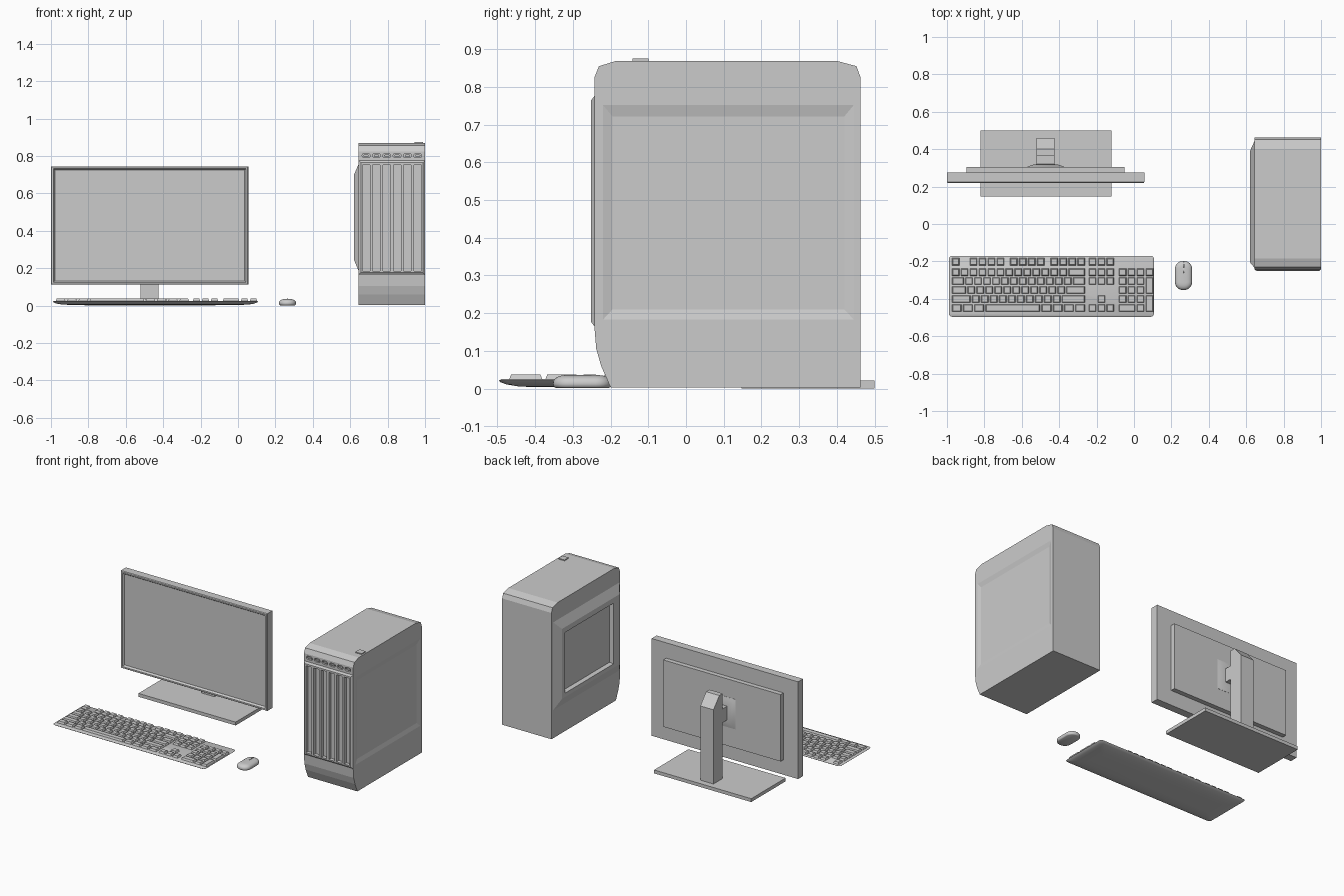
import bpy, bmesh, math

if "Cube" in bpy.data.objects:
    bpy.data.objects.remove(bpy.data.objects["Cube"])


def rect(axis, level, u0, u1, v0, v1, inset=0.0):
    """Four points of a rectangle at a level along an axis (other axes in xyz order)."""
    u0, u1, v0, v1 = u0 + inset, u1 - inset, v0 + inset, v1 - inset
    pts = []
    for u, v in ((u0, v0), (u1, v0), (u1, v1), (u0, v1)):
        p = [u, v]
        p.insert(axis, level)
        pts.append(p)
    return pts


def rounded(axis, level, cu, cv, hu, hv, r, n=6):
    """Points of a rounded rectangle at a level along an axis."""
    pts = []
    for k, (su, sv) in enumerate(((1, 1), (-1, 1), (-1, -1), (1, -1))):
        for i in range(n + 1):
            a = math.pi / 2 * (k + i / n)
            p = [cu + su * (hu - r) + r * math.cos(a), cv + sv * (hv - r) + r * math.sin(a)]
            p.insert(axis, level)
            pts.append(p)
    return pts


def add_loft(bm, loops):
    rings = [[bm.verts.new(p) for p in loop] for loop in loops]
    n = len(rings[0])
    for a, b in zip(rings, rings[1:]):
        for i in range(n):
            bm.faces.new((a[i], a[(i + 1) % n], b[(i + 1) % n], b[i]))
    bm.faces.new(rings[0])
    bm.faces.new(rings[-1])


def make(name, lofts, smooth=None):
    bm = bmesh.new()
    for loops in lofts:
        add_loft(bm, loops)
    bmesh.ops.recalc_face_normals(bm, faces=bm.faces)
    me = bpy.data.meshes.new(name)
    bm.to_mesh(me)
    bm.free()
    ob = bpy.data.objects.new(name, me)
    bpy.context.collection.objects.link(ob)
    if smooth:
        bpy.ops.object.select_all(action='DESELECT')
        ob.select_set(True)
        bpy.context.view_layer.objects.active = ob
        bpy.ops.object.shade_smooth_by_angle(angle=math.radians(smooth))
    return ob


def box(name, x0, x1, y0, y1, z0, z1):
    return make(name, [[rect(2, z0, x0, x1, y0, y1), rect(2, z1, x0, x1, y0, y1)]])


def extrude_x(name, profile, x0, x1):
    return make(name, [[[(x, y, z) for y, z in profile] for x in (x0, x1)]])


def cut(ob, cutter):
    m = ob.modifiers.new("cut", 'BOOLEAN')
    m.operation = 'DIFFERENCE'
    m.solver = 'EXACT'
    m.object = cutter
    bpy.context.view_layer.objects.active = ob
    bpy.ops.object.modifier_apply(modifier=m.name)


def discard(ob):
    ob.hide_render = True
    bpy.data.objects.remove(ob)


# Monitor: body with bevelled bezel and recessed screen, rear housing
M = (-1.0, 0.055, 0.112, 0.745)
make("monitor_body", [[rect(1, y, *M, inset=i) for y, i in
     ((0.275, 0), (0.224, 0), (0.219, 0.004), (0.219, 0.013), (0.231, 0.021))]])
box("monitor_rear_housing", -0.895, -0.05, 0.27, 0.305, 0.21, 0.645)

# Stand: foot, column, arm and mounting pad
box("stand_foot", -0.82, -0.12, 0.147, 0.5, 0.0, 0.022)
extrude_x("stand_column", [(0.365, 0.02), (0.46, 0.02), (0.46, 0.505), (0.40, 0.575), (0.365, 0.575)],
          -0.52, -0.425)
box("stand_arm", -0.52, -0.425, 0.312, 0.37, 0.385, 0.475)
make("mount_pad", [[rect(1, y, -0.57, -0.375, 0.332, 0.527, inset=i) for y, i in
     ((0.30, 0), (0.306, 0), (0.312, 0.014), (0.317, 0.03), (0.32, 0.05))]], smooth=40)

# Keyboard tray with curved underside
def plate(z, i):
    return rounded(2, z, -0.4415, -0.333, 0.5485 - i, 0.163 - i, 0.018)

make("keyboard_tray", [[plate(z, i) for z, i in
     ((0.025, 0.006), (0.021, 0.0), (0.017, 0.004), (0.011, 0.02), (0.006, 0.05), (0.004, 0.09))]],
     smooth=40)

# Keyboard keys: row widths in key units, negative values are gaps
U = 0.048
NAV, PAD = [-0.25, 1, 1, 1], [-0.35]
ROWS = [
    [1, -1] + [1] * 4 + [-0.5] + [1] * 4 + [-0.5] + [1] * 4 + NAV,
    [1] * 13 + [2] + NAV + PAD + [1] * 4,
    [1.5] + [1] * 12 + [1.5] + NAV + PAD + [1] * 3,
    [1.75] + [1] * 11 + [2.25] + [-3.25] + PAD + [1] * 3,
    [2.25] + [1] * 10 + [2.75] + [-1.25, 1, -1] + PAD + [1] * 3,
    [1.25] * 3 + [6.25] + [1.25] * 4 + NAV + PAD + [2, 1],
]
ROW_Y = [-0.201] + [-0.257 - U * i for i in range(5)]


def key(x, y, w, d):
    a, b = w * U / 2 - 0.003, d * U / 2 - 0.003
    return [rect(2, z, x - a, x + a, y - b, y + b, inset=i) for z, i in ((0.022, 0), (0.037, 0.006))]

keys = []
for row, y in zip(ROWS, ROW_Y):
    x = -0.978
    for w in row:
        if w > 0:
            keys.append(key(x + w * U / 2, y, w, 1))
        x += abs(w) * U
for r in (2, 4):  # tall number pad keys
    keys.append(key(-0.978 + 22.1 * U, (ROW_Y[r] + ROW_Y[r + 1]) / 2, 1, 2))
make("keyboard_keys", keys)

# Mouse with button seam and wheel
mouse = make("mouse_body", [[rounded(2, z, 0.265, -0.275, 0.046 - i, 0.078 - i, 0.043 - i) for z, i in
    ((0.002, 0.007), (0.005, 0.002), (0.012, 0), (0.020, 0.001), (0.026, 0.005),
     (0.031, 0.012), (0.034, 0.021), (0.0355, 0.032))]], smooth=50)
seam = box("seam_cutter", 0.2635, 0.2665, -0.262, -0.18, 0.025, 0.05)
cut(mouse, seam)
discard(seam)
wheel = [[(x, -0.245 + 0.014 * math.cos(a), 0.025 + 0.013 * math.sin(a))
          for a in [math.tau * k / 16 for k in range(16)]] for x in (0.262, 0.268)]
make("mouse_wheel", [wheel], smooth=40)

# Tower case
case = extrude_x("tower_case", [
    (0.463, 0.003), (0.463, 0.825), (0.452, 0.855), (0.40, 0.869), (-0.185, 0.869),
    (-0.231, 0.855), (-0.243, 0.825), (-0.243, 0.165), (-0.238, 0.105), (-0.225, 0.06),
    (-0.20, 0.003)], 0.645, 1.0)

# Raised front panel
F = (0.645, 1.0, 0.165, 0.776)
front = make("tower_front_panel", [[rect(1, -0.235, *F), rect(1, -0.243, *F), rect(1, -0.252, *F, inset=0.012)]])

# Vent slots and oval ports cut into the front
SX = [0.685 + 0.0552 * i for i in range(6)]
slots = make("slot_cutter", [[rect(1, y, x - 0.02, x + 0.02, 0.185, 0.752) for y in (-0.28, -0.228)] for x in SX])
cut(case, slots)
cut(front, slots)
discard(slots)
ports = make("port_cutter", [[rounded(1, y, x, 0.802, 0.021, 0.011, 0.0105) for y in (-0.28, -0.23)] for x in SX])
cut(case, ports)
discard(ports)
make("port_inserts", [[rounded(1, y, x, 0.802, 0.014, 0.005, 0.0048) for y in (-0.225, -0.241)] for x in SX])

# Shallow recess in the right side
recess = make("recess_cutter", [[rect(0, 0.993, -0.195, 0.42, 0.21, 0.722),
                                 rect(0, 1.007, -0.245, 0.47, 0.156, 0.782)]])
cut(case, recess)
discard(recess)

# Bulged left side panel with sunken window
make("tower_side_panel", [[
    rect(0, 0.655, -0.235, 0.445, 0.185, 0.757),
    rect(0, 0.645, -0.235, 0.445, 0.185, 0.757),
    rect(0, 0.62, -0.205, 0.39, 0.245, 0.70),
    rect(0, 0.62, -0.14, 0.357, 0.27, 0.665),
    rect(0, 0.643, -0.132, 0.349, 0.278, 0.657)]])

# Power button
box("power_button", 0.945, 0.99, -0.142, -0.10, 0.865, 0.875)
